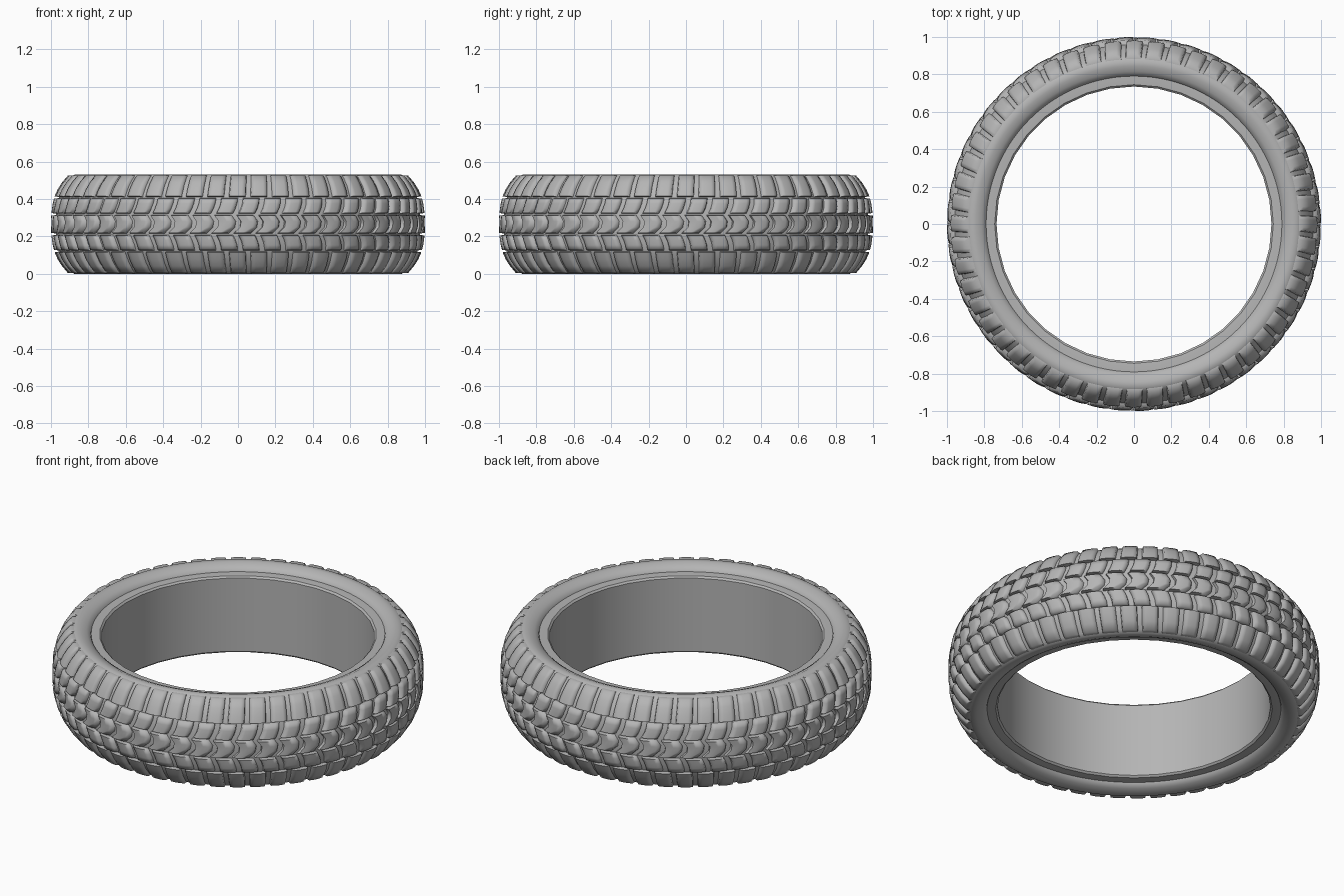
import bpy, bmesh, math

cube = bpy.data.objects.get("Cube")
if cube:
    bpy.data.objects.remove(cube)

MID = 0.265      # half of the tyre width
BLOCKS = 52      # tread blocks around each row
GROOVE = 0.024   # tread depth

rubber = bpy.data.materials.new("grey_rubber")
rubber.use_nodes = True
GREY = (0.46, 0.46, 0.46, 1)
rubber.diffuse_color = GREY
rubber.node_tree.nodes["Principled BSDF"].inputs["Base Color"].default_value = GREY


def polar(r, a, z):
    return (r * math.cos(a), r * math.sin(a), z)


def crown(z):
    """Outer radius of the tread at height z."""
    return 1 - 0.095 * (abs(z - MID) / MID) ** 2.8


def finish(bm, name, angle):
    bmesh.ops.recalc_face_normals(bm, faces=bm.faces)
    mesh = bpy.data.meshes.new(name)
    bm.to_mesh(mesh)
    bm.free()
    mesh.materials.append(rubber)
    obj = bpy.data.objects.new(name, mesh)
    bpy.context.collection.objects.link(obj)
    bpy.ops.object.select_all(action="DESELECT")
    obj.select_set(True)
    bpy.context.view_layer.objects.active = obj
    bpy.ops.object.shade_smooth_by_angle(angle=math.radians(angle))
    return obj


def lathe(name, profile, steps, angle):
    """Closed ring swept from an (r, z) outline."""
    bm = bmesh.new()
    rings = [[bm.verts.new(polar(r, math.tau * i / steps, z)) for r, z in profile]
             for i in range(steps)]
    n = len(profile)
    for i, ring in enumerate(rings):
        nxt = rings[(i + 1) % steps]
        for j in range(n):
            k = (j + 1) % n
            bm.faces.new((ring[j], nxt[j], nxt[k], ring[k]))
    return finish(bm, name, angle)


def mirrored(half):
    """Complete an upper half outline with its lower half."""
    return [(r, 2 * MID - z) for r, z in reversed(half)] + half


# Inner band with its small rounded lip
lathe("inner_band", mirrored([(0.735, 0.482), (0.745, 0.492), (0.77, 0.494),
                              (0.81, 0.494), (0.83, 0.46)]), 36, 40)

# Carcass: bead step, rounded sidewall and the floor of the tread grooves
upper = [(0.785, 0.48), (0.795, 0.505), (0.815, 0.518), (0.845, 0.53), (0.875, 0.53)]
floor = [(crown(z) - GROOVE, z) for z in (0.515, 0.47, 0.42, 0.36, 0.30)]
lathe("carcass", mirrored(list(reversed(upper + floor))), BLOCKS * 2, 40)


def add_block(bm, centre, half, z0, z1, skew, notch):
    """One raised tread block with tapered walls and a bowed outline."""
    cols, rows = 4, 3
    top, base = [], []
    for j in range(rows + 1):
        v = j / rows
        z = z0 + (z1 - z0) * v
        bend = skew * (v - 0.5) + notch * (1 - abs(2 * v - 1))
        line = []
        for i in range(cols + 1):
            u = 2 * i / cols - 1
            r = crown(z) - 0.004 * u * u
            line.append(bm.verts.new(polar(r, centre + half * (u * 0.86 + bend), z)))
        top.append(line)
    # Walk around the edge of the grid and drop walls into the groove
    edge = (top[0] + [row[-1] for row in top[1:]]
            + top[-1][-2::-1] + [row[0] for row in top[-2:0:-1]])
    for vert in edge:
        x, y, z = vert.co
        a = centre + (math.atan2(y, x) - centre + math.pi) % math.tau - math.pi
        zc = (z0 + z1) / 2
        zb = min(max(zc + (z - zc) * 1.08, 0.005), 2 * MID - 0.005)
        base.append(bm.verts.new(polar(crown(zb) - GROOVE - 0.004,
                                       centre + (a - centre) * 1.12, zb)))
    for j in range(rows):
        for i in range(cols):
            bm.faces.new((top[j][i], top[j][i + 1], top[j + 1][i + 1], top[j + 1][i]))
    for i, vert in enumerate(edge):
        k = (i + 1) % len(edge)
        bm.faces.new((vert, base[i], base[k], edge[k]))


def tread_row(name, z0, z1, width, skew, notch, shift):
    bm = bmesh.new()
    pitch = math.tau / BLOCKS
    for i in range(BLOCKS):
        add_block(bm, (i + shift) * pitch, pitch * width / 2, z0, z1, skew, notch)
    finish(bm, name, 75)


# Shoulder and intermediate rows, repeated on both sides
for side, sign in (("upper", 1), ("lower", -1)):
    for part, a, b, width, skew, notch, shift in (
            ("shoulder", 0.15, 0.26, 0.82, 0.15, 0.0, 0.0),
            ("intermediate", 0.06, 0.137, 0.80, 0.5, 0.15, 0.5)):
        z0, z1 = sorted((MID + sign * a, MID + sign * b))
        tread_row(f"{side}_{part}_blocks", z0, z1, width, skew * sign, notch, shift)

# Zigzag centre row
tread_row("centre_blocks", MID - 0.046, MID + 0.046, 0.82, 0.3, 0.8, 0.25)
